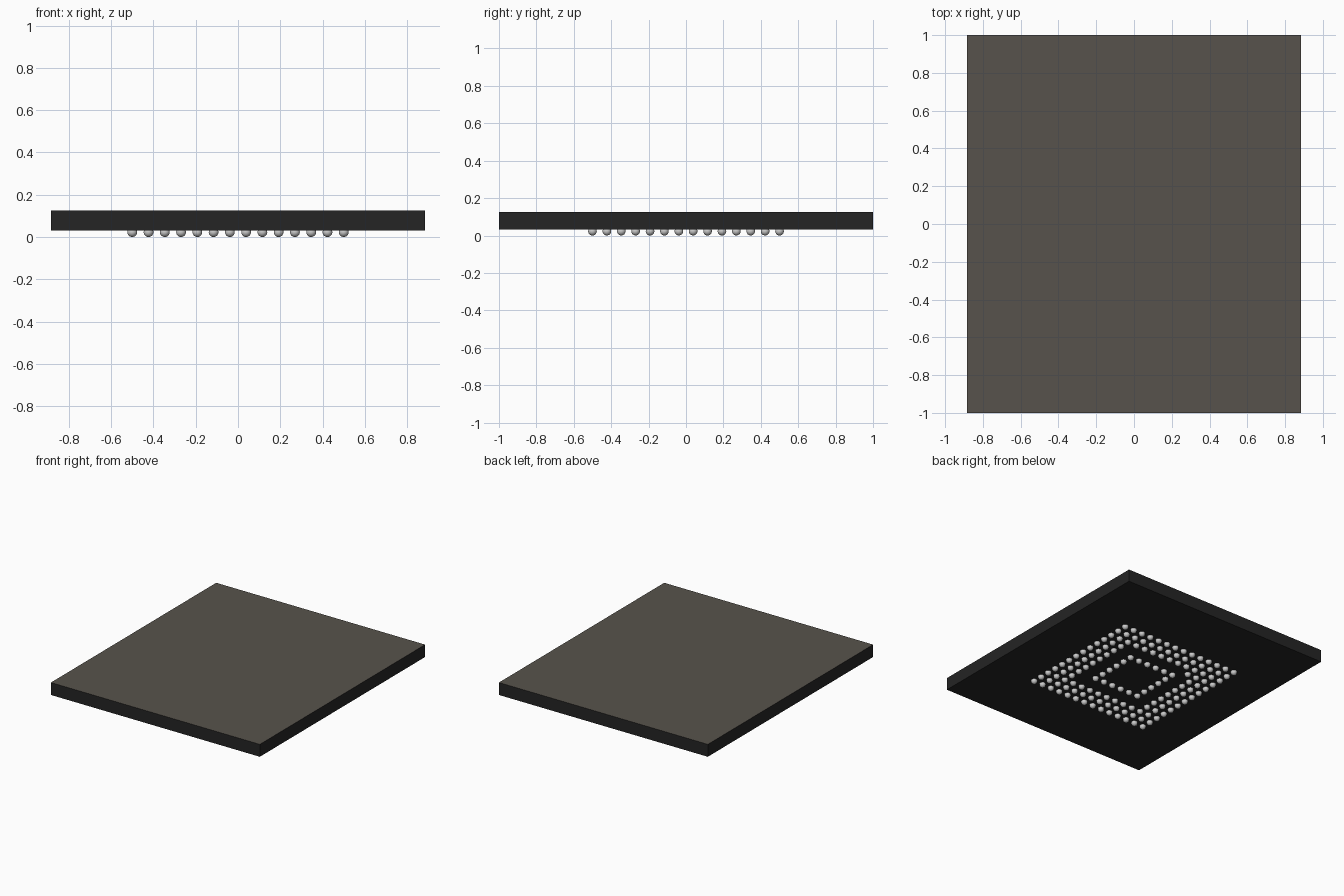
import bpy, bmesh
from mathutils import Matrix

if "Cube" in bpy.data.objects:
    bpy.data.objects.remove(bpy.data.objects["Cube"])

PITCH = 1 / 13          # 14 balls span one unit
BALL_R = 0.023
HALF_X, HALF_Y = 0.885, 1.0
Z0, Z1 = 0.031, 0.126


def material(name, rgb):
    m = bpy.data.materials.new(name)
    m.diffuse_color = (*rgb, 1)
    m.use_nodes = True
    m.node_tree.nodes["Principled BSDF"].inputs["Base Color"].default_value = m.diffuse_color
    return m


def add_object(name, bm, mats):
    mesh = bpy.data.meshes.new(name)
    bm.to_mesh(mesh)
    bm.free()
    for m in mats:
        mesh.materials.append(m)
    obj = bpy.data.objects.new(name, mesh)
    bpy.context.collection.objects.link(obj)
    return obj


black = material("package black", (0.018, 0.018, 0.018))
top_grey = material("warm grey top", (0.095, 0.086, 0.072))
solder = material("solder grey", (0.6, 0.6, 0.6))

# Package body: black slab whose upward face is warm grey
bm = bmesh.new()
bmesh.ops.create_cube(bm, size=1, matrix=Matrix.Translation((0, 0, (Z0 + Z1) / 2))
                      @ Matrix.Diagonal((2 * HALF_X, 2 * HALF_Y, Z1 - Z0, 1)))
bm.normal_update()
for f in bm.faces:
    f.material_index = 1 if f.normal.z > 0.9 else 0
add_object("package_body", bm, [black, top_grey])

# Solder balls: three outer rings, one inner ring, one index ball
bm = bmesh.new()
for row in range(14):
    for col in range(14):
        ring = min(row, col, 13 - row, 13 - col)   # 0 = outermost
        if ring in (0, 1, 2, 4) or (row, col) == (3, 3):
            pos = ((col - 6.5) * PITCH, (6.5 - row) * PITCH, BALL_R)
            bmesh.ops.create_uvsphere(bm, u_segments=20, v_segments=14, radius=BALL_R,
                                      matrix=Matrix.Translation(pos))
for f in bm.faces:
    f.smooth = True
add_object("solder_balls", bm, [solder])
